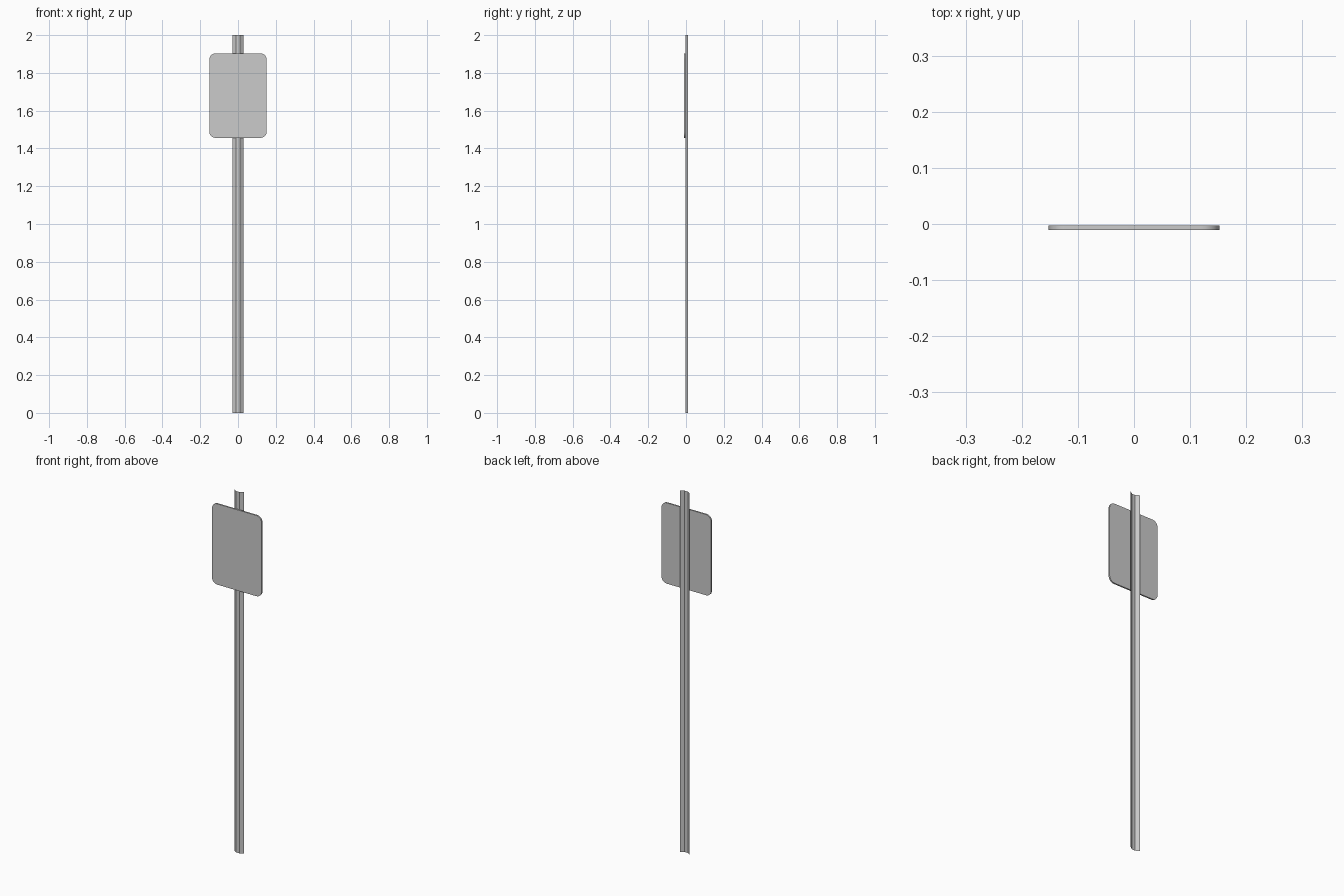
import bpy, bmesh, math
from mathutils import Vector

if "Cube" in bpy.data.objects:
    bpy.data.objects.remove(bpy.data.objects["Cube"])


def make_object(name, bm):
    mesh = bpy.data.meshes.new(name)
    bm.to_mesh(mesh)
    bm.free()
    obj = bpy.data.objects.new(name, mesh)
    bpy.context.collection.objects.link(obj)
    return obj


def extrude(bm, geom, offset):
    out = bmesh.ops.extrude_face_region(bm, geom=geom)
    moved = [g for g in out["geom"] if isinstance(g, bmesh.types.BMVert)]
    bmesh.ops.translate(bm, verts=moved, vec=offset)


# Post: thin folded sheet channel, web at the front, wings swept back
profile = [(-0.03, 0.011), (-0.01, -0.003), (0.01, -0.003), (0.03, 0.011)]
bm = bmesh.new()
low = [bm.verts.new((x, y, 0)) for x, y in profile]
high = [bm.verts.new((x, y, 2)) for x, y in profile]
for i in range(len(profile) - 1):
    bm.faces.new((low[i], low[i + 1], high[i + 1], high[i]))
make_object("channel_post", bm)

# Sign plate: rounded rectangle fixed to the front of the post
half_w, z_low, z_high, radius, steps = 0.152, 1.456, 1.903, 0.032, 6
corners = [(half_w - radius, z_high - radius), (radius - half_w, z_high - radius),
           (radius - half_w, z_low + radius), (half_w - radius, z_low + radius)]
bm = bmesh.new()
outline = []
for k, (cx, cz) in enumerate(corners):
    for i in range(steps + 1):
        a = math.pi / 2 * (k + i / steps)
        outline.append(bm.verts.new((cx + radius * math.cos(a), -0.011,
                                     cz + radius * math.sin(a))))
extrude(bm, [bm.faces.new(outline)], Vector((0, 0.008, 0)))
# keep the plate a closed solid
front = [e for e in bm.edges if e.is_boundary]
if front:
    bmesh.ops.holes_fill(bm, edges=front, sides=0)
bmesh.ops.recalc_face_normals(bm, faces=bm.faces)
plate = make_object("sign_plate", bm)

# Smooth rounded corners with sharp rims
bpy.context.view_layer.objects.active = plate
plate.select_set(True)
bpy.ops.object.shade_smooth_by_angle(angle=math.radians(30))
